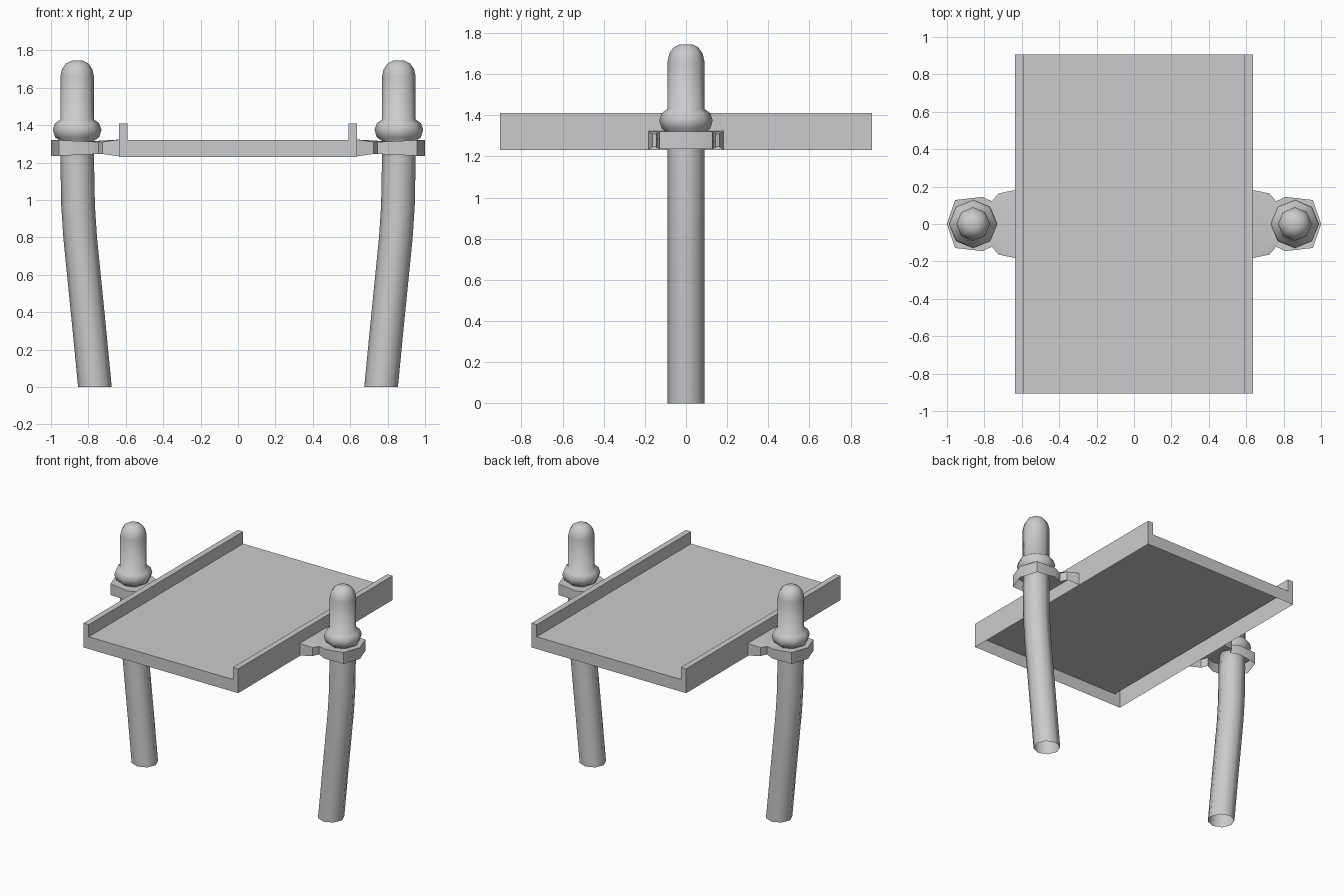
import bpy, bmesh, math

default = bpy.data.objects.get("Cube")
if default:
    bpy.data.objects.remove(default, do_unlink=True)

grey = bpy.data.materials.new("plain grey")
grey.use_nodes = True
colour = (0.6, 0.6, 0.6, 1)
grey.diffuse_color = colour
grey.node_tree.nodes["Principled BSDF"].inputs["Base Color"].default_value = colour


def finish(name, bm, smooth_angle=None):
    """Turn a bmesh into a named object with optional smooth shading."""
    bmesh.ops.recalc_face_normals(bm, faces=bm.faces)
    mesh = bpy.data.meshes.new(name)
    bm.to_mesh(mesh)
    bm.free()
    mesh.materials.append(grey)
    obj = bpy.data.objects.new(name, mesh)
    bpy.context.collection.objects.link(obj)
    if smooth_angle:
        bpy.ops.object.select_all(action='DESELECT')
        obj.select_set(True)
        bpy.context.view_layer.objects.active = obj
        bpy.ops.object.shade_smooth_by_angle(angle=math.radians(smooth_angle))
    return obj


def post(name, side, rings, sides=8):
    """Eight-sided tube through (height, radius, centre x) rings; open at the foot."""
    bm = bmesh.new()
    loops = []
    for z, r, cx in rings:
        loops.append([bm.verts.new((side * cx + r * math.cos(math.tau * i / sides),
                                    r * math.sin(math.tau * i / sides), z))
                      for i in range(sides)])
    for low, high in zip(loops, loops[1:]):
        for i in range(sides):
            j = (i + 1) % sides
            bm.faces.new((low[i], low[j], high[j], high[i]))
    bm.faces.new(loops[-1])
    return finish(name, bm, 80)


def collar(name, side, outline):
    """Bracket shell around a post: top and rim, open underneath."""
    bm = bmesh.new()
    full = outline + [(x, -y, h) for x, y, h in reversed(outline[1:])]
    top = [bm.verts.new((side * x, y, 1.278 + h)) for x, y, h in full]
    low = [bm.verts.new((side * x, y, 1.278 - h)) for x, y, h in full]
    centre = bm.verts.new((side * 0.86, 0, 1.31))
    for i in range(len(full)):
        j = (i + 1) % len(full)
        bm.faces.new((low[i], low[j], top[j], top[i]))
        bm.faces.new((top[i], top[j], centre))
    return finish(name, bm, 50)


# Deck with raised side rails: an extruded profile, open underneath
half = [(0.635, 1.23), (0.635, 1.41), (0.592, 1.41), (0.592, 1.32)]
profile = half + [(-x, z) for x, z in reversed(half)]
bm = bmesh.new()
front, back = [[bm.verts.new((x, y, z)) for x, z in profile] for y in (-0.905, 0.905)]
for i in range(len(profile) - 1):
    bm.faces.new((front[i], front[i + 1], back[i + 1], back[i]))
bm.faces.new(front)
bm.faces.new(back)
finish("deck", bm)

# Bent shaft, swollen ring and domed cap
shaft = [(0, 0.09, 0.765), (0.33, 0.09, 0.797), (0.62, 0.09, 0.826),
         (0.8, 0.09, 0.844), (0.97, 0.09, 0.855), (1.22, 0.09, 0.86)]
head = [(1.315, 0.088), (1.335, 0.118), (1.375, 0.13), (1.41, 0.118), (1.43, 0.09),
        (1.66, 0.09), (1.70, 0.081), (1.73, 0.06), (1.745, 0.03)]
rings = shaft + [(z, r, 0.86) for z, r in head]

# Half outline of the collar: x, y, half height
outline = [(1.0, 0, 0.042), (0.957, 0.128, 0.042), (0.81, 0.145, 0.035),
           (0.745, 0.115, 0.032), (0.725, 0.163, 0.032), (0.635, 0.182, 0.045)]

for label, side in (("left", 1), ("right", -1)):
    post(label + "_post", side, rings)
    collar(label + "_collar", side, outline)
